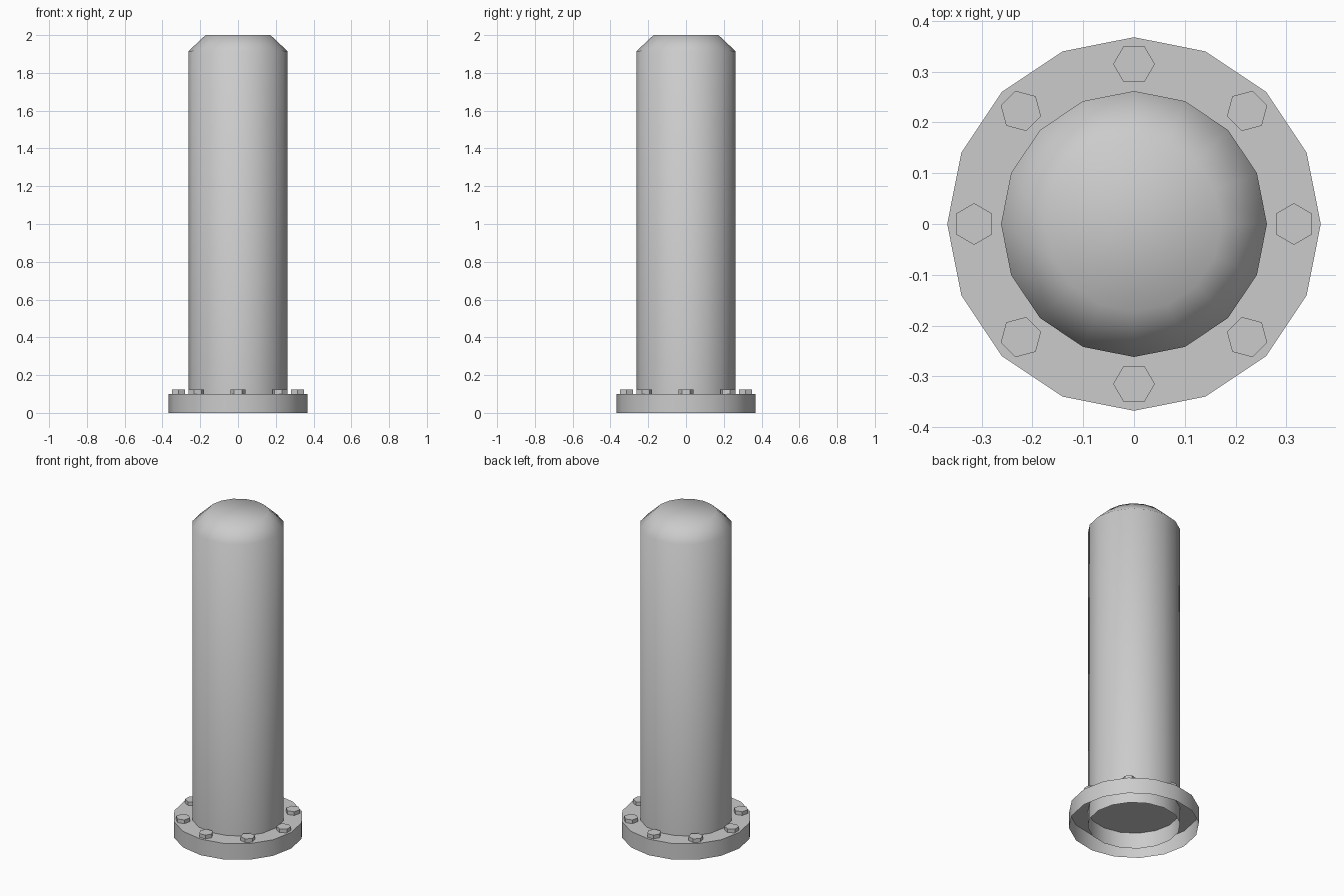
import bpy, bmesh, math
from mathutils import Matrix

cube = bpy.data.objects.get("Cube")
if cube:
    bpy.data.objects.remove(cube, do_unlink=True)

GREY = (0.6, 0.6, 0.6, 1.0)
metal = bpy.data.materials.new("light grey metal")
metal.use_nodes = True
metal.diffuse_color = GREY
metal.node_tree.nodes["Principled BSDF"].inputs["Base Color"].default_value = GREY


def lathe(name, profile, sides, cap_top=True, turn=0.0):
    """Stack rings of (radius, height), bridge them and optionally cap the top."""
    bm = bmesh.new()
    rings = []
    for r, z in profile:
        angles = [turn + 2 * math.pi * i / sides for i in range(sides)]
        rings.append([bm.verts.new((r * math.cos(a), r * math.sin(a), z)) for a in angles])
    for low, high in zip(rings, rings[1:]):
        for i in range(sides):
            j = (i + 1) % sides
            bm.faces.new((low[i], low[j], high[j], high[i]))
    if cap_top:
        bm.faces.new(rings[-1])
    mesh = bpy.data.meshes.new(name)
    bm.to_mesh(mesh)
    bm.free()
    mesh.materials.append(metal)
    obj = bpy.data.objects.new(name, mesh)
    bpy.context.collection.objects.link(obj)
    return obj


def shade(obj, angle=None):
    bpy.ops.object.select_all(action='DESELECT')
    obj.select_set(True)
    bpy.context.view_layer.objects.active = obj
    if angle is None:
        bpy.ops.object.shade_smooth()
    else:
        bpy.ops.object.shade_smooth_by_angle(angle=math.radians(angle))


# Tall post with a softly shaded chamfered top, open underneath
post = lathe("post", [(0.262, 0.0), (0.262, 1.915), (0.172, 2.0)], 16)
shade(post)

# Base flange: a plate with a skirt, open underneath
flange = lathe("base_flange", [(0.368, 0.0), (0.368, 0.1)], 16)
shade(flange, 30)

# Ring of hexagonal bolt heads, each turned with its place on the ring
for k in range(8):
    bolt = lathe(f"bolt_{k + 1}", [(0.041, 0.1), (0.041, 0.123)], 6, turn=math.pi / 2)
    bolt.data.transform(Matrix.Rotation(k * math.pi / 4, 4, 'Z') @ Matrix.Translation((0.315, 0, 0)))
